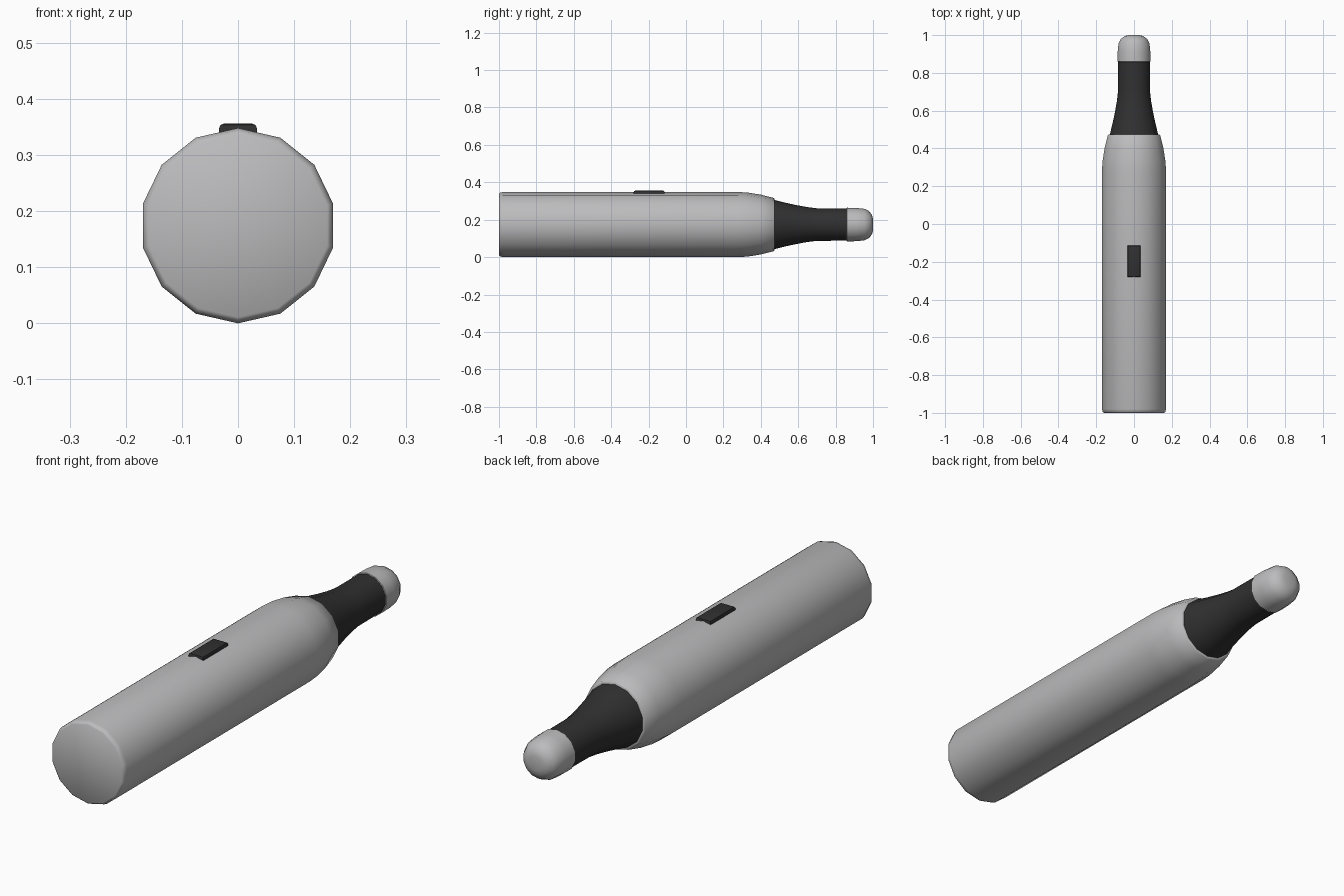
import bpy, bmesh, math

if "Cube" in bpy.data.objects:
    bpy.data.objects.remove(bpy.data.objects["Cube"])

SIDES = 14
R = 0.174          # body radius, also the axis height


def material(name, rgb):
    m = bpy.data.materials.new(name)
    m.diffuse_color = (*rgb, 1)
    m.use_nodes = True
    m.node_tree.nodes["Principled BSDF"].inputs["Base Color"].default_value = m.diffuse_color
    return m


grey = material("light grey", (0.50, 0.50, 0.51))
black = material("soft black", (0.03, 0.03, 0.03))


def finish(name, bm, mat, angle):
    bmesh.ops.recalc_face_normals(bm, faces=bm.faces)
    me = bpy.data.meshes.new(name)
    bm.to_mesh(me)
    bm.free()
    me.materials.append(mat)
    ob = bpy.data.objects.new(name, me)
    bpy.context.collection.objects.link(ob)
    bpy.ops.object.select_all(action='DESELECT')
    ob.select_set(True)
    bpy.context.view_layer.objects.active = ob
    bpy.ops.object.shade_smooth_by_angle(angle=math.radians(angle))
    return ob


def turned(name, profile, mat, angle=60):
    """Turn a (y, radius) profile around the long axis and cap both ends."""
    bm = bmesh.new()
    rings = []
    for y, r in profile:
        rings.append([bm.verts.new((r * math.sin(a), y, R + r * math.cos(a)))
                      for a in (math.tau * i / SIDES for i in range(SIDES))])
    for lo, hi in zip(rings, rings[1:]):
        for i in range(SIDES):
            j = (i + 1) % SIDES
            bm.faces.new((lo[i], lo[j], hi[j], hi[i]))
    bm.faces.new(rings[0])
    bm.faces.new(rings[-1])
    return finish(name, bm, mat, angle)


# main barrel with rounded base and tapered shoulder
turned("body", [(-1, 0.163), (-0.995, 0.170), (-0.98, R), (0.28, R), (0.33, 0.171),
                (0.40, 0.160), (0.47, 0.142), (0.473, 0.138), (0.473, 0.125)], grey)

# flared dark neck
turned("neck", [(0.46, 0.133), (0.475, 0.131), (0.53, 0.117), (0.59, 0.104), (0.65, 0.093),
                (0.70, 0.087), (0.87, 0.086)], black)

# rounded mouthpiece tip
turned("tip", [(0.858, 0.083), (0.86, 0.090), (0.91, 0.089), (0.955, 0.084), (0.98, 0.071),
               (0.995, 0.050), (1.0, 0.030)], grey)

# small bevelled button on top of the barrel
bm = bmesh.new()
bmesh.ops.create_cube(bm, size=1)
for v in bm.verts:
    v.co = (v.co.x * 0.068, v.co.y * 0.165 - 0.197, 0.343 + v.co.z * 0.026)
top = [e for e in bm.edges if all(v.co.z > 0.35 for v in e.verts)]
bmesh.ops.bevel(bm, geom=top, offset=0.009, segments=2, profile=0.5, affect='EDGES')
finish("button", bm, black, 40)
